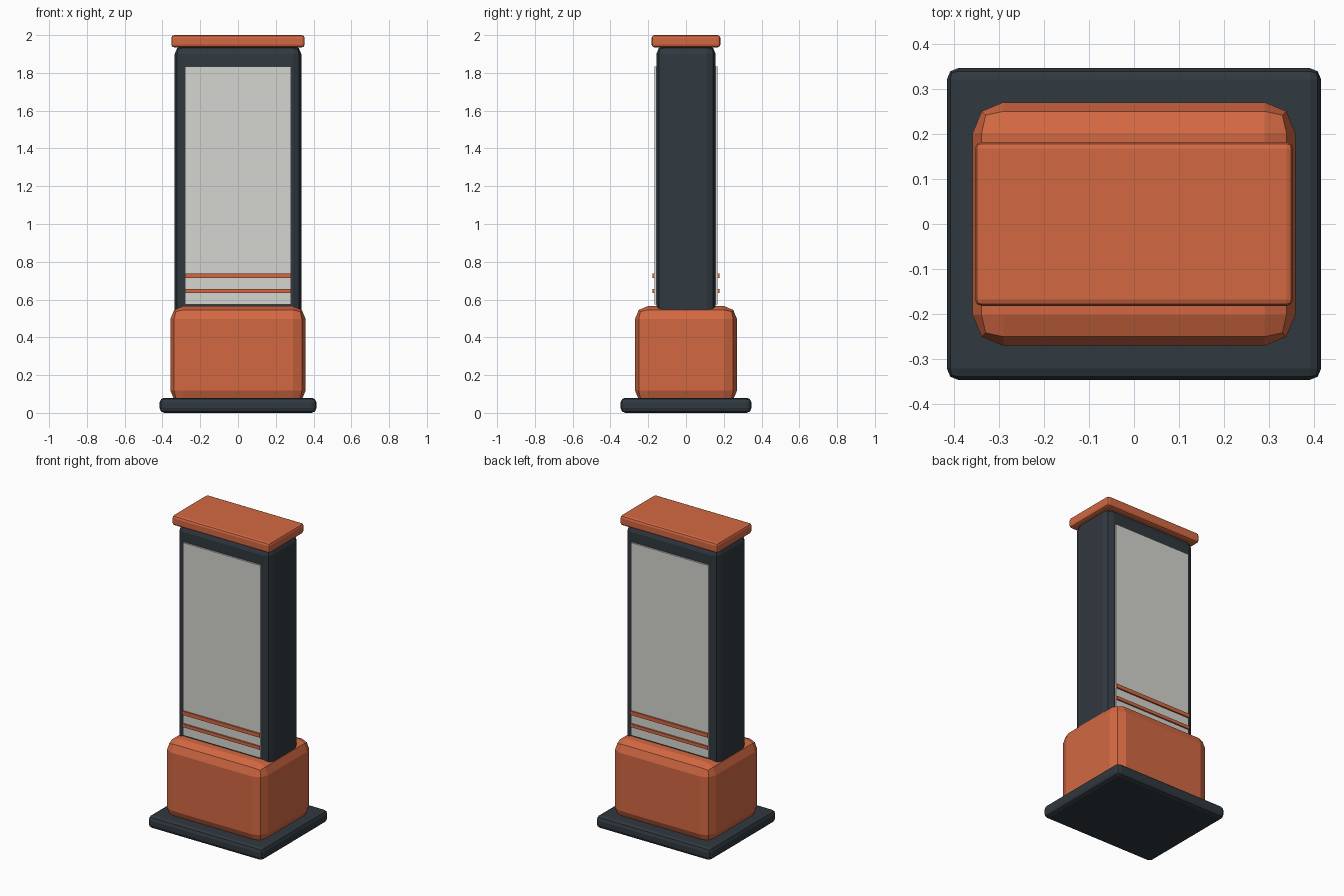
import bpy

if "Cube" in bpy.data.objects:
    bpy.data.objects.remove(bpy.data.objects["Cube"])


def material(name, color):
    m = bpy.data.materials.new(name)
    m.diffuse_color = (*color, 1)
    m.use_nodes = True
    m.node_tree.nodes["Principled BSDF"].inputs["Base Color"].default_value = m.diffuse_color
    return m


ORANGE = material("orange", (0.65, 0.14, 0.055))
DARK = material("dark_slate", (0.03, 0.04, 0.05))
PALE = material("pale_panel", (0.66, 0.67, 0.63))


def box(name, hx, y0, y1, z0, z1, mat, bevel=0.0):
    """Box centred on x with half width hx and optional two-segment bevel."""
    bpy.ops.mesh.primitive_cube_add(size=1, location=(0, (y0 + y1) / 2, (z0 + z1) / 2))
    o = bpy.context.object
    o.name = name
    o.scale = (2 * hx, y1 - y0, z1 - z0)
    bpy.ops.object.transform_apply(location=False, rotation=False, scale=True)
    o.data.materials.append(mat)
    if bevel:
        b = o.modifiers.new("bevel", "BEVEL")
        b.width = bevel
        b.segments = 2
    return o


# Stacked structure: foot, plinth, upright, cap
box("base_plate", 0.415, -0.346, 0.346, 0.0, 0.08, DARK, 0.025)
box("plinth", 0.358, -0.27, 0.27, 0.05, 0.565, ORANGE, 0.068)
box("upright_body", 0.335, -0.157, 0.157, 0.50, 1.945, DARK, 0.045)
box("top_cap", 0.353, -0.182, 0.182, 1.935, 2.0, ORANGE, 0.015)

# Display panel with two accent stripes on front and back
for side, s in (("front", -1), ("back", 1)):
    def face_box(name, depth, z0, z1, mat):
        y0, y1 = sorted((s * 0.15, s * depth))
        box(f"{side}_{name}", 0.28, y0, y1, z0, z1, mat)

    face_box("panel", 0.168, 0.575, 1.835, PALE)
    face_box("stripe_upper", 0.178, 0.713, 0.738, ORANGE)
    face_box("stripe_lower", 0.178, 0.634, 0.655, ORANGE)
